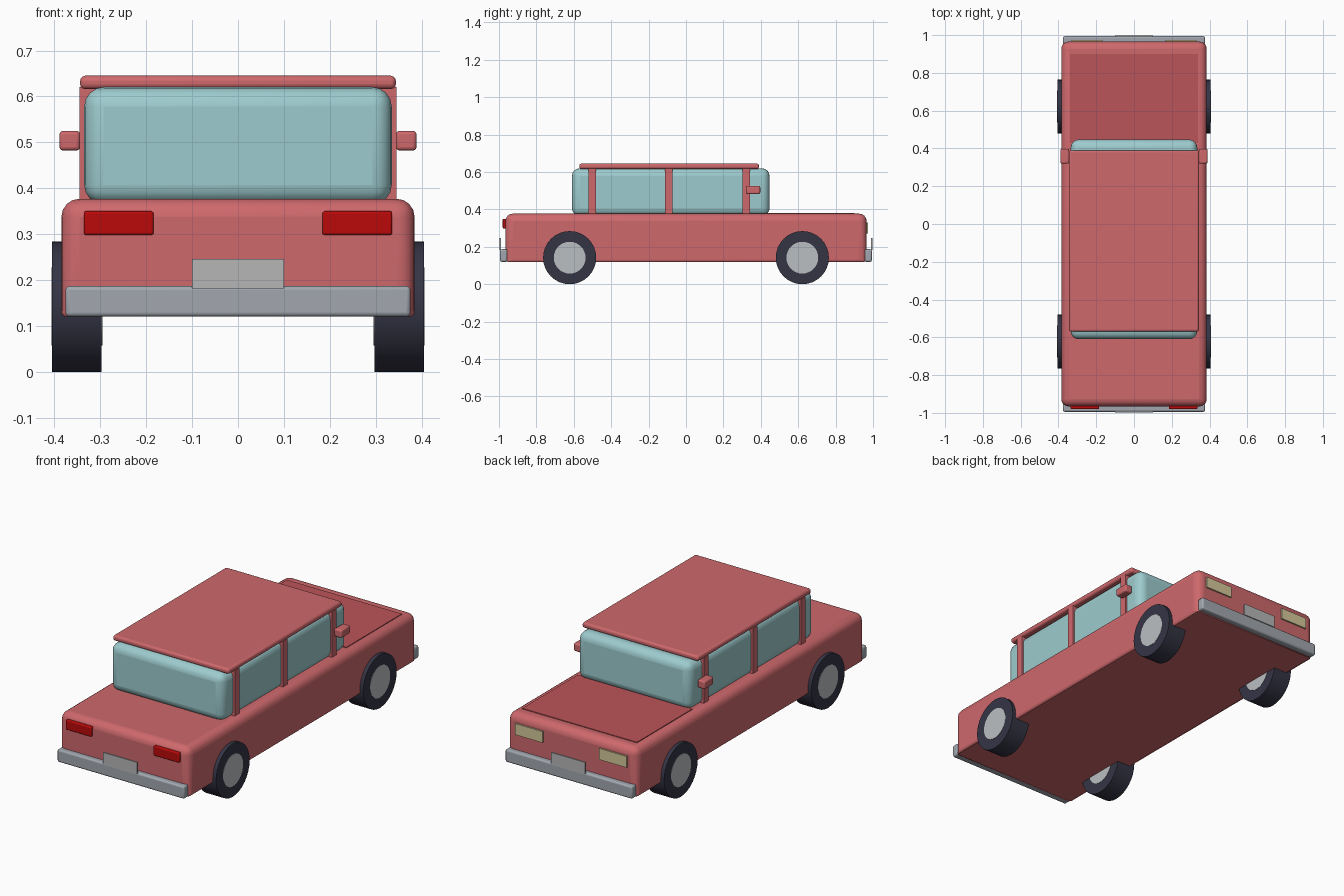
import bpy, math

if "Cube" in bpy.data.objects:
    bpy.data.objects.remove(bpy.data.objects["Cube"])


def mat(name, rgb):
    m = bpy.data.materials.new(name)
    m.diffuse_color = (*rgb, 1)
    m.use_nodes = True
    m.node_tree.nodes["Principled BSDF"].inputs["Base Color"].default_value = m.diffuse_color
    return m


RED = mat("paint", (0.62, 0.14, 0.15))
HOOD = mat("hood_paint", (0.50, 0.09, 0.10))
GLASS = mat("glass", (0.34, 0.60, 0.62))
TYRE = mat("tyre", (0.035, 0.035, 0.06))
HUB = mat("hub", (0.50, 0.52, 0.54))
CHROME = mat("chrome", (0.36, 0.39, 0.43))
PLATE = mat("plate", (0.47, 0.47, 0.47))
TAIL = mat("tail_red", (0.5, 0.003, 0.003))
LAMP = mat("lamp_cream", (0.66, 0.58, 0.32))


def box(name, x, y, z, m, bevel=0.0, seg=3):
    """Box given by (min, max) ranges, with optional rounded edges."""
    bpy.ops.mesh.primitive_cube_add(
        size=1, location=[(r[0] + r[1]) / 2 for r in (x, y, z)])
    o = bpy.context.object
    o.name = name
    o.scale = [abs(r[1] - r[0]) for r in (x, y, z)]
    bpy.ops.object.transform_apply(location=False, rotation=False, scale=True)
    o.data.materials.append(m)
    if bevel:
        b = o.modifiers.new("round", 'BEVEL')
        b.width, b.segments = bevel, seg
    return o


def drum(name, x, y, z, r, depth, m):
    """Cylinder lying along x."""
    bpy.ops.mesh.primitive_cylinder_add(
        vertices=32, radius=r, depth=depth, location=(x, y, z),
        rotation=(0, math.pi / 2, 0))
    o = bpy.context.object
    o.name = name
    o.data.materials.append(m)


# Body, with a tighter edge underneath
body = box("body", (-0.385, 0.385), (-0.966, 0.966), (0.12, 0.377), RED, 0.04, 4)
weights = body.data.attributes.new("bevel_weight_edge", 'FLOAT', 'EDGE')
for e in body.data.edges:
    low = all(body.data.vertices[v].co.z < 0 for v in e.vertices)
    weights.data[e.index].value = 0.3 if low else 1.0
body.modifiers["round"].limit_method = 'WEIGHT'

# Hood panel, cabin glass and roof
box("hood", (-0.34, 0.34), (0.43, 0.90), (0.36, 0.381), HOOD)
box("cabin_glass", (-0.335, 0.335), (-0.61, 0.447), (0.365, 0.62), GLASS, 0.042, 4)
box("roof", (-0.344, 0.344), (-0.57, 0.39), (0.616, 0.645), RED, 0.011)

for s, side in ((-1, "left"), (1, "right")):
    # Window pillars
    for y, pos in ((-0.5, "rear"), (-0.093, "middle"), (0.322, "front")):
        box(f"{pos}_pillar_{side}", (s * 0.30, s * 0.345),
            (y - 0.02, y + 0.02), (0.37, 0.62), RED)
    # Wing mirror
    box(f"mirror_{side}", (s * 0.344, s * 0.389), (0.32, 0.397),
        (0.482, 0.525), RED, 0.008)
    # Lights
    box(f"tail_light_{side}", (s * 0.184, s * 0.336), (-0.98, -0.94),
        (0.298, 0.35), TAIL, 0.005)
    box(f"headlight_{side}", (s * 0.168, s * 0.33), (0.94, 0.974),
        (0.27, 0.33), LAMP)
    # Wheels
    for y, pos in ((-0.622, "rear"), (0.622, "front")):
        drum(f"{pos}_tyre_{side}", s * 0.351, y, 0.142, 0.142, 0.108, TYRE)
        drum(f"{pos}_hub_{side}", s * 0.351, y, 0.142, 0.085, 0.111, HUB)

# Bumpers and plates at both ends
for s, pos in ((-1, "rear"), (1, "front")):
    box(f"{pos}_bumper", (-0.376, 0.376), (s * 0.955, s * 0.994),
        (0.12, 0.187), CHROME, 0.009)
    box(f"{pos}_plate", (-0.1, 0.1), (s * 0.99, s * 0.998),
        (0.182, 0.246), PLATE)

# Smooth rounded edges
for o in bpy.data.objects:
    o.select_set(True)
bpy.ops.object.shade_smooth_by_angle(angle=math.radians(30))
